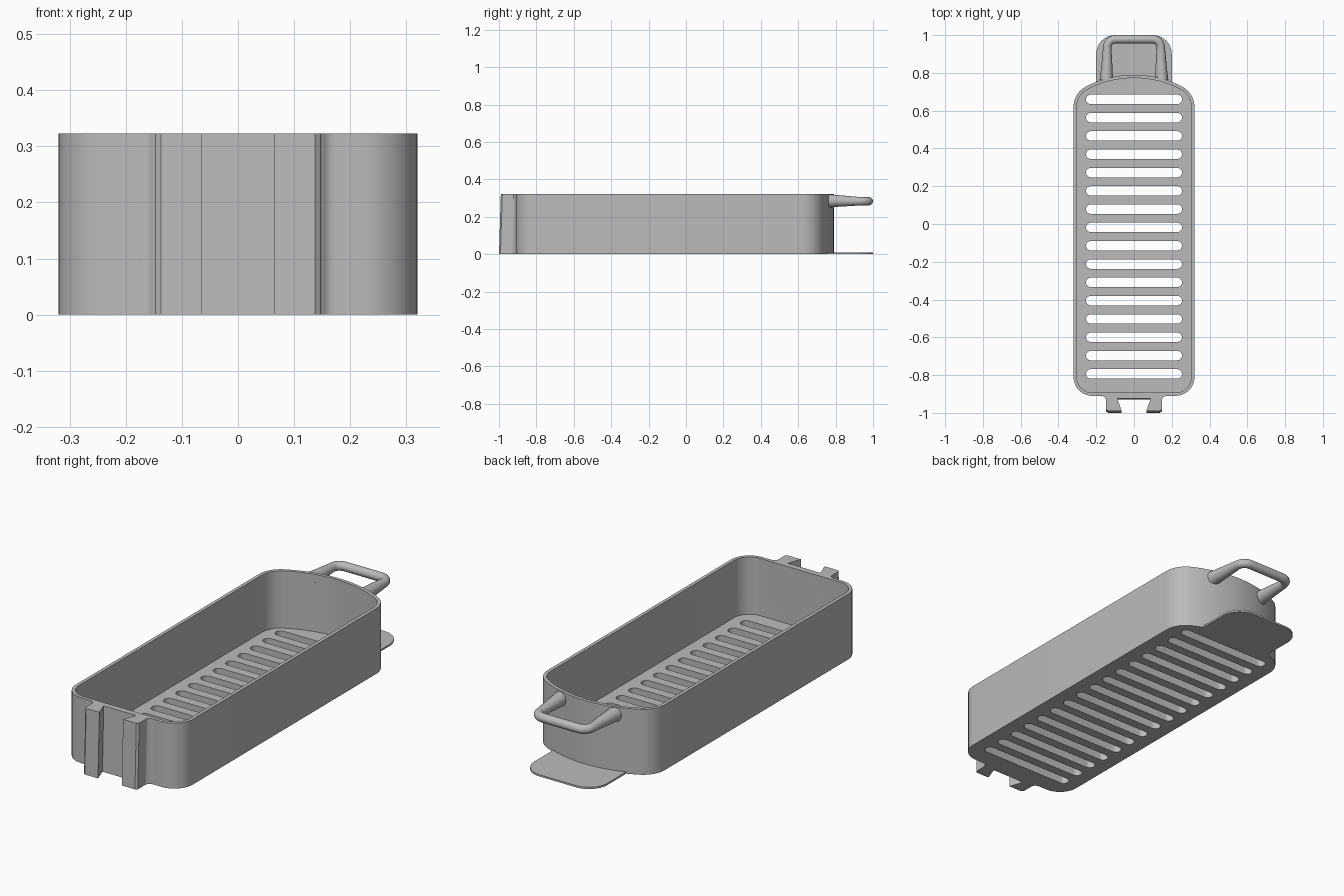
import bpy, bmesh
from math import sin, cos, radians, atan2, sqrt, degrees

cube = bpy.data.objects.get("Cube")
if cube:
    bpy.data.objects.remove(cube, do_unlink=True)

grey = bpy.data.materials.new("plain grey")
grey.use_nodes = True
colour = (0.5, 0.5, 0.5, 1)
grey.diffuse_color = colour
grey.node_tree.nodes["Principled BSDF"].inputs["Base Color"].default_value = colour

HALF_W, HEIGHT, FLOOR, WALL = 0.32, 0.323, 0.04, 0.017


def arc(cx, cy, r, start, end, n=10):
    angles = [radians(start + (end - start) * i / n) for i in range(n + 1)]
    return [(cx + r * cos(a), cy + r * sin(a)) for a in angles]


def mirrored(half):
    """Close a right-hand half profile with its mirror image."""
    return half + [(-x, *rest) for x, *rest in reversed(half) if x > 1e-5]


def bake(obj):
    """Replace an object by its evaluated, welded and smooth-shaded mesh."""
    name = obj.name
    bpy.context.view_layer.update()
    deps = bpy.context.evaluated_depsgraph_get()
    mesh = bpy.data.meshes.new_from_object(obj.evaluated_get(deps))
    bpy.data.objects.remove(obj, do_unlink=True)
    bm = bmesh.new()
    bm.from_mesh(mesh)
    bmesh.ops.remove_doubles(bm, verts=bm.verts, dist=1e-5)
    bmesh.ops.recalc_face_normals(bm, faces=bm.faces)
    bm.to_mesh(mesh)
    bm.free()
    mesh.materials.clear()
    mesh.materials.append(grey)
    result = bpy.data.objects.new(name, mesh)
    bpy.context.collection.objects.link(result)
    bpy.ops.object.select_all(action='DESELECT')
    result.select_set(True)
    bpy.context.view_layer.objects.active = result
    bpy.ops.object.shade_smooth_by_angle(angle=radians(30))
    return result


def slab(name, outlines, bottom, top):
    """Extrude flat outlines between two heights."""
    curve = bpy.data.curves.new(name, 'CURVE')
    curve.dimensions, curve.fill_mode = '2D', 'BOTH'
    curve.extrude = (top - bottom) / 2
    for outline in outlines:
        spline = curve.splines.new('POLY')
        spline.points.add(len(outline) - 1)
        for point, (x, y) in zip(spline.points, outline):
            point.co = (x, y, 0, 1)
        spline.use_cyclic_u = True
    obj = bpy.data.objects.new(name, curve)
    bpy.context.collection.objects.link(obj)
    obj = bake(obj)
    for v in obj.data.vertices:
        v.co.z += (top + bottom) / 2
    return obj


def tray_outline(inset):
    """Straight front with round corners and a bowed back."""
    bow_y, bow_r, back_r, front_r = 0.24, 0.55, 0.12, 0.10
    cx = HALF_W - back_r
    rise = sqrt((bow_r - back_r) ** 2 - cx ** 2)
    join = degrees(atan2(rise, cx))
    half = arc(HALF_W - front_r, -0.91 + front_r, front_r - inset, -90, 0)
    half += arc(cx, bow_y + rise, back_r - inset, 0, join)
    half += arc(0, bow_y, bow_r - inset, join, 90)[1:]
    return mirrored(half)


def slot_outline(y):
    return mirrored(arc(0.229, y, 0.025, -90, 90))


# Tray: solid block hollowed out, with a slotted floor
tray = slab("tray", [tray_outline(0)], 0, HEIGHT)
cavity = slab("cavity_cutter", [tray_outline(WALL)], FLOOR, HEIGHT + 0.1)
slots = slab("slot_cutter", [slot_outline(0.66 - 0.0969 * i) for i in range(16)],
             -0.1, FLOOR + 0.1)
for cutter in (cavity, slots):
    cutter.hide_render = True
    cut = tray.modifiers.new("cut", 'BOOLEAN')
    cut.operation, cut.solver, cut.object = 'DIFFERENCE', 'EXACT', cutter
tray = bake(tray)
for cutter in (cavity, slots):
    bpy.data.objects.remove(cutter, do_unlink=True)

# Thin tab under the handle
tab = mirrored([(0.2, 0.70)] + arc(0.1, 0.9, 0.1, 0, 90))
slab("back_tab", [tab], 0, 0.009)

# Dovetail clip on the front, leaning back slightly towards the top
clip_half = [(0.0, -0.93), (0.09, -0.93), (0.065, -1.0)]
clip_half += [(0.137, -1.0), (0.147, -0.992)]
clip_half += arc(0.172, -0.935, 0.025, 180, 90, 6) + [(0.172, -0.9)]
clip = slab("front_clip", [mirrored(clip_half)], 0, HEIGHT)
for v in clip.data.vertices:
    if v.co.y < -0.925:
        v.co.y += 0.01 * v.co.z / HEIGHT

# Looped handle, thicker where it meets the tray
half = [(0.146, 0.762, 0.285, 0.036), (0.145, 0.80, 0.285, 0.032),
        (0.143, 0.87, 0.284, 0.027)]
half += [(x, y, 0.283, 0.022) for x, y in arc(0.098, 0.934, 0.044, 0, 90, 8)]
path = mirrored(half)
curve = bpy.data.curves.new("handle", 'CURVE')
curve.dimensions = '3D'
curve.bevel_depth, curve.bevel_resolution, curve.use_fill_caps = 1, 6, True
spline = curve.splines.new('POLY')
spline.points.add(len(path) - 1)
for point, (x, y, z, r) in zip(spline.points, path):
    point.co, point.radius = (x, y, z, 1), r
handle = bpy.data.objects.new("handle", curve)
bpy.context.collection.objects.link(handle)
bake(handle)
